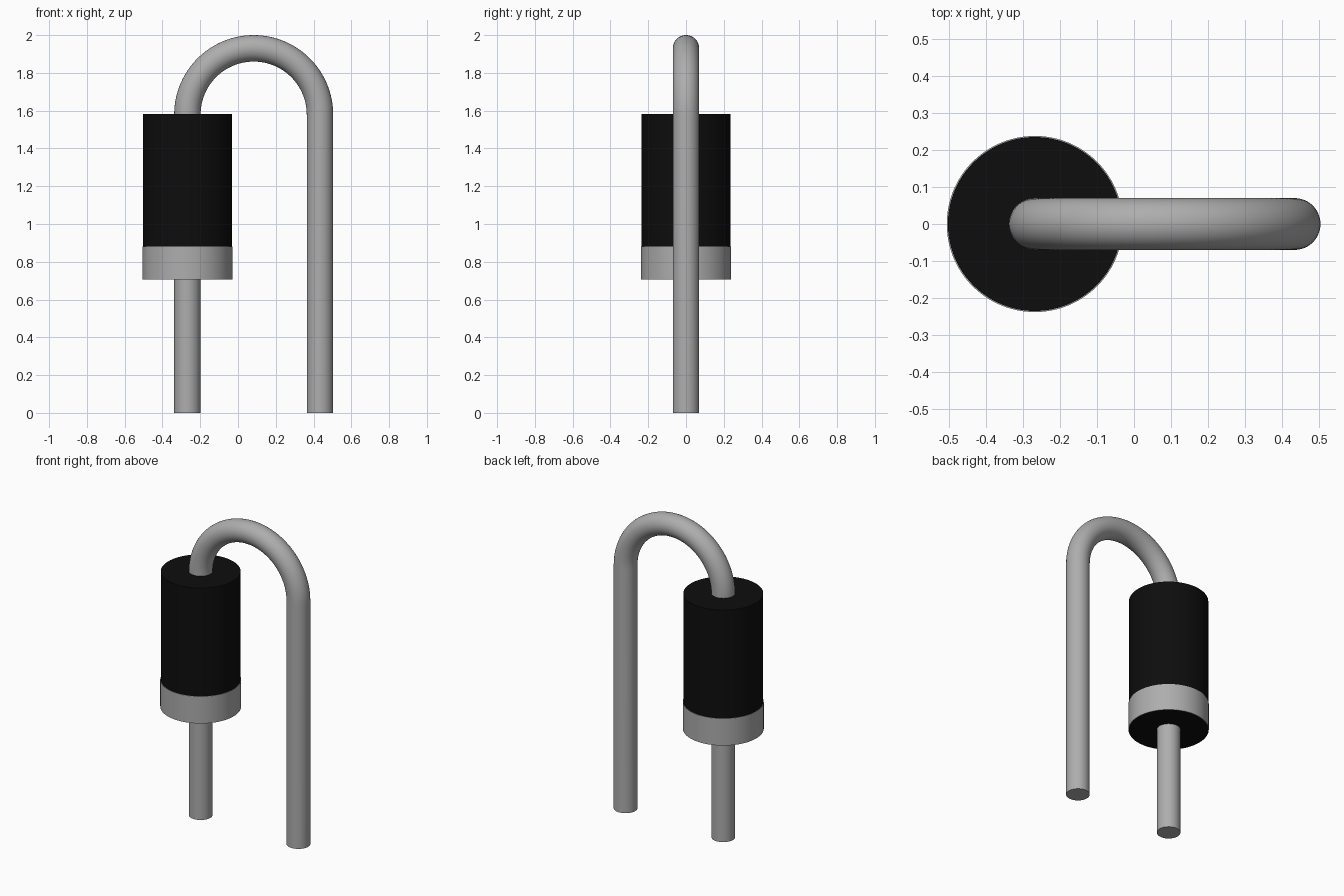
import bpy, bmesh, math
from mathutils import Matrix, Vector

if "Cube" in bpy.data.objects:
    bpy.data.objects.remove(bpy.data.objects["Cube"], do_unlink=True)

BODY_X, FAR_X = -0.268, 0.434      # axes of the two legs
WIRE_R, BODY_R = 0.07, 0.235
BODY_LOW, BAND_TOP, BODY_TOP = 0.705, 0.88, 1.583
BEND_R = (FAR_X - BODY_X) / 2
BEND_Z = 2 - WIRE_R - BEND_R


def material(name, rgb):
    mat = bpy.data.materials.new(name)
    mat.use_nodes = True
    mat.diffuse_color = (*rgb, 1)
    mat.node_tree.nodes["Principled BSDF"].inputs["Base Color"].default_value = (*rgb, 1)
    return mat


def finish(bm, name, mat):
    bmesh.ops.recalc_face_normals(bm, faces=bm.faces)
    mesh = bpy.data.meshes.new(name)
    bm.to_mesh(mesh)
    bm.free()
    mesh.materials.append(mat)
    obj = bpy.data.objects.new(name, mesh)
    bpy.context.collection.objects.link(obj)
    bpy.ops.object.select_all(action="DESELECT")
    obj.select_set(True)
    bpy.context.view_layer.objects.active = obj
    bpy.ops.object.shade_smooth_by_angle(angle=math.radians(35))


def lathe(name, profile, mat, segments=96):
    """Spin a closed (radius, z) outline around the body axis."""
    bm = bmesh.new()
    verts = [bm.verts.new((BODY_X + r, 0, z)) for r, z in profile]
    edges = [bm.edges.new((a, b)) for a, b in zip(verts, verts[1:] + verts[:1])]
    bmesh.ops.spin(bm, geom=verts + edges, cent=(BODY_X, 0, 0), axis=(0, 0, 1),
                   angle=math.tau, steps=segments)
    bmesh.ops.remove_doubles(bm, verts=bm.verts, dist=0.0001)
    finish(bm, name, mat)


def tube(name, path, mat, sides=48):
    """Sweep a circle along (point, turn about y) stations and cap both ends."""
    bm = bmesh.new()
    rings = []
    for point, turn in path:
        place = Matrix.Translation(point) @ Matrix.Rotation(turn, 4, "Y")
        rings.append([bm.verts.new(place @ Vector((WIRE_R * math.cos(a), WIRE_R * math.sin(a), 0)))
                      for a in (math.tau * i / sides for i in range(sides))])
    for low, high in zip(rings, rings[1:]):
        for i in range(sides):
            j = (i + 1) % sides
            bm.faces.new((low[i], low[j], high[j], high[i]))
    bm.faces.new(rings[0])
    bm.faces.new(rings[-1])
    finish(bm, name, mat)


black = material("black_casing", (0.004, 0.004, 0.004))
metal = material("grey_metal", (0.42, 0.42, 0.42))

# Cylindrical casing and the polarity band around its lower end
lathe("casing", [(0, BODY_LOW), (BODY_R, BODY_LOW), (BODY_R, BODY_TOP), (0, BODY_TOP)], black)
lathe("polarity_band", [(BODY_R, BODY_LOW), (BODY_R + 0.003, BODY_LOW),
                        (BODY_R + 0.003, BAND_TOP), (BODY_R, BAND_TOP)], metal)

# Straight lead below the casing
tube("lower_lead", [((BODY_X, 0, 0), 0), ((BODY_X, 0, BODY_LOW + 0.02), 0)], metal)

# Lead that leaves the top, bends over and runs down to the ground
bend_x = (BODY_X + FAR_X) / 2
path = [((BODY_X, 0, BODY_TOP - 0.03), 0)]
steps = 48
for i in range(steps + 1):
    t = math.pi * i / steps
    path.append(((bend_x - BEND_R * math.cos(t), 0, BEND_Z + BEND_R * math.sin(t)), t))
path.append(((FAR_X, 0, 0), math.pi))
tube("bent_lead", path, metal)
